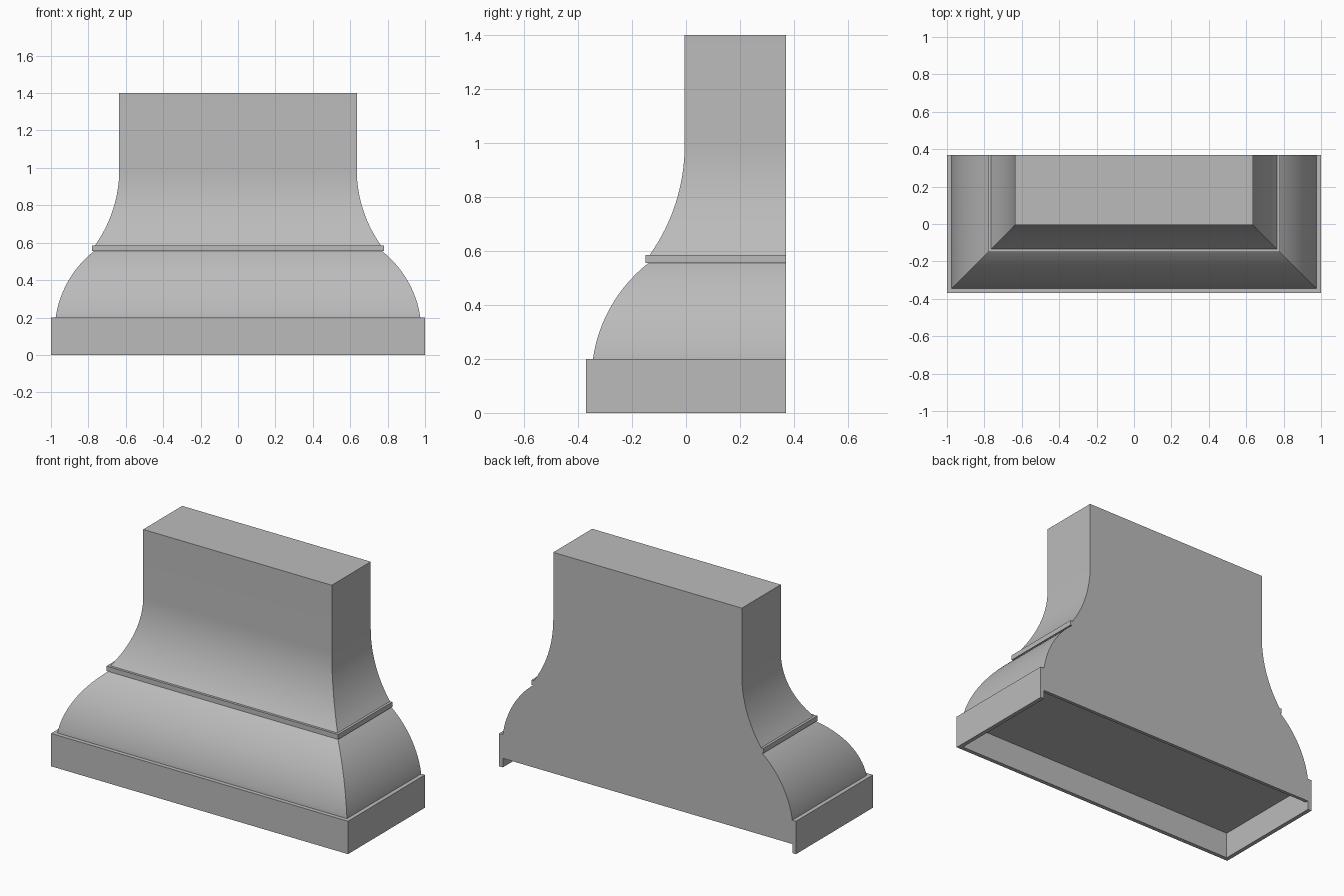
import bpy, bmesh, math

if "Cube" in bpy.data.objects:
    bpy.data.objects.remove(bpy.data.objects["Cube"])

BACK = 0.37          # wall plane; the front outline is inset equally on three sides

grey = bpy.data.materials.new("hood grey")
grey.diffuse_color = (0.5, 0.5, 0.5, 1)
grey.use_nodes = True
grey.node_tree.nodes["Principled BSDF"].inputs["Base Color"].default_value = grey.diffuse_color


def finish(name, bm):
    bmesh.ops.recalc_face_normals(bm, faces=bm.faces)
    me = bpy.data.meshes.new(name)
    bm.to_mesh(me)
    bm.free()
    me.materials.append(grey)
    ob = bpy.data.objects.new(name, me)
    bpy.context.collection.objects.link(ob)
    bpy.ops.object.select_all(action='DESELECT')
    ob.select_set(True)
    bpy.context.view_layer.objects.active = ob
    bpy.ops.object.shade_smooth_by_angle(angle=math.radians(25))
    return ob


def loft(name, profile):
    """Stack rectangular rings from (half width, height) points, flat at the back."""
    bm = bmesh.new()
    rings = []
    for x, z in profile:
        front = -0.37 + (1 - x)
        rings.append([bm.verts.new(p) for p in
                      ((-x, front, z), (x, front, z), (x, BACK, z), (-x, BACK, z))])
    for a, b in zip(rings, rings[1:]):
        for i in range(4):
            j = (i + 1) % 4
            bm.faces.new((a[i], a[j], b[j], b[i]))
    bm.faces.new(rings[0])
    bm.faces.new(rings[-1])
    return finish(name, bm)


def arc(p, q, start, end, n=16):
    """Arc from p to q; start and end are the tangent angles from vertical."""
    a, b = math.radians(start), math.radians(end)
    pts = []
    for i in range(n + 1):
        t = a + (b - a) * i / n
        u = (math.cos(t) - math.cos(a)) / (math.cos(b) - math.cos(a))
        v = (math.sin(t) - math.sin(a)) / (math.sin(b) - math.sin(a))
        pts.append((p[0] + (q[0] - p[0]) * u, p[1] + (q[1] - p[1]) * v))
    return pts


# Bulging lower body; its bottom cap is the recessed ceiling under the hood
loft("lower_body", [(0.975, 0.16)] + arc((0.975, 0.2), (0.77, 0.555), 8, 51))

# Thin moulding at the waist
loft("waist_moulding", [(0.78, 0.555), (0.78, 0.585)])

# Flared upper body and straight chimney
loft("chimney", arc((0.765, 0.585), (0.635, 0.99), 35, 0) + [(0.635, 1.4)])

# U-shaped base band, open at the back
bm = bmesh.new()
i = 0.975
outline = [(-1, BACK), (-1, -0.37), (1, -0.37), (1, BACK),
           (i, BACK), (i, -0.345), (-i, -0.345), (-i, BACK)]
face = bm.faces.new([bm.verts.new((x, y, 0)) for x, y in outline])
ext = bmesh.ops.extrude_face_region(bm, geom=[face])
bmesh.ops.translate(bm, vec=(0, 0, 0.2),
                    verts=[v for v in ext["geom"] if isinstance(v, bmesh.types.BMVert)])
finish("base_band", bm)

# Back panel hanging below the ceiling, stopping short of the band's lower edge
bm = bmesh.new()
bmesh.ops.create_cube(bm, size=1)
bmesh.ops.scale(bm, vec=(2 * i, 0.02, 0.105), verts=bm.verts)
bmesh.ops.translate(bm, vec=(0, BACK - 0.01, 0.1075), verts=bm.verts)
finish("back_panel", bm)
